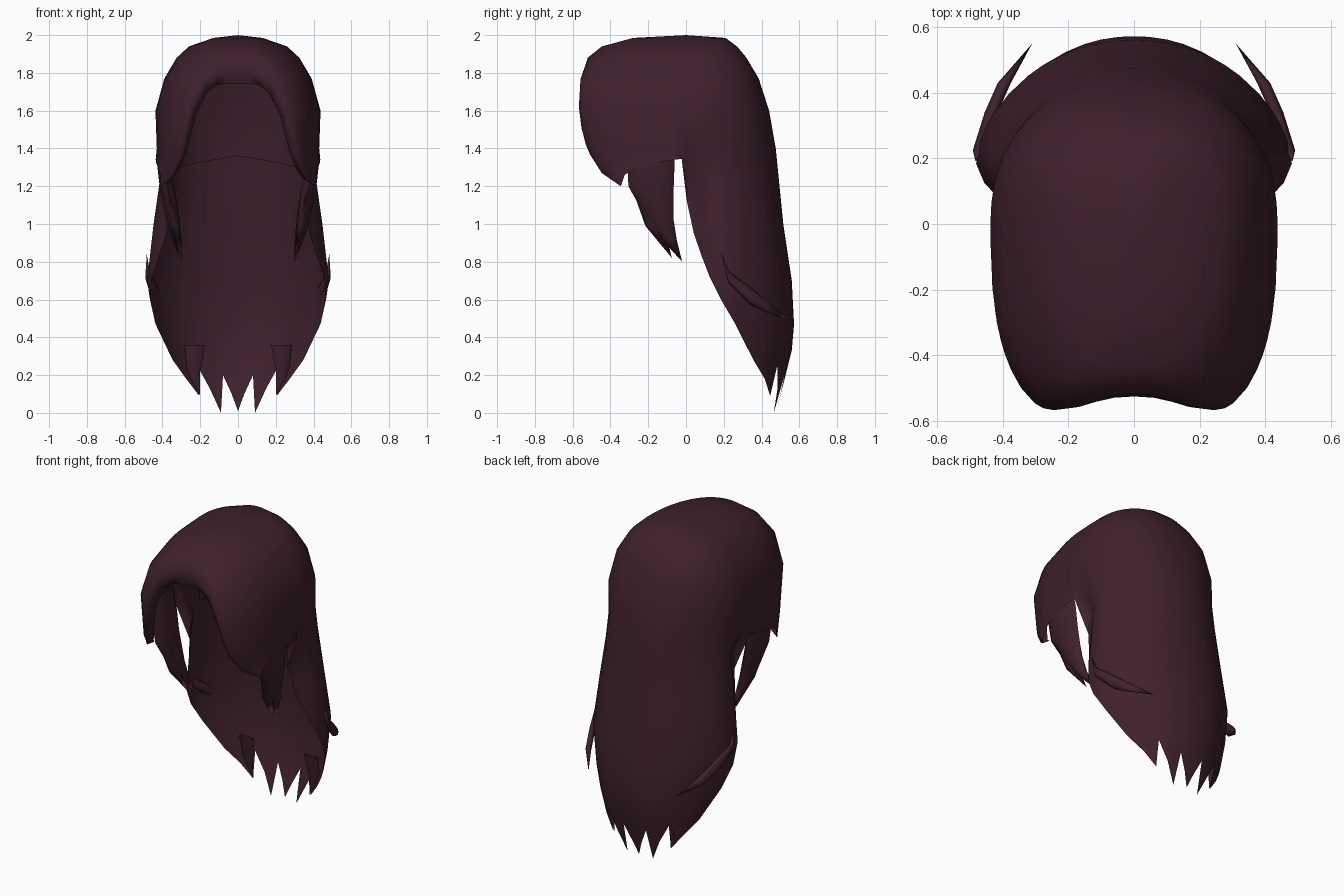
import bpy, bmesh, math
from mathutils import Vector

cube = bpy.data.objects.get("Cube")
if cube:
    bpy.data.objects.remove(cube)

hair_mat = bpy.data.materials.new("dark plum")
hair_mat.use_nodes = True
hair_mat.diffuse_color = (0.049, 0.015, 0.026, 1)
hair_mat.node_tree.nodes["Principled BSDF"].inputs["Base Color"].default_value = (0.049, 0.015, 0.026, 1)

# Horizontal sections of the hair: height, half width, front reach, back reach
RINGS = [(2.0, 0, 0, 0), (1.985, .13, .28, .21), (1.94, .26, .45, .27),
         (1.88, .325, .56, .32), (1.77, .39, .64, .385), (1.6, .437, .65, .44),
         (1.4, .43, .63, .475), (1.25, .445, .585, .49), (1.0, .485, .5, .515),
         (.7, .522, .4, .56), (.47, .485, .4, .572), (.33, .44, .4, .56),
         (.17, .37, .4, .52), (0, .29, .4, .475)]

# Lower hem: angle from the front, height
HEM = [(0, 1.745), (6, 1.745), (13, 1.735), (20, 1.69), (27, 1.57), (32, 1.46),
       (37, 1.37), (46, 1.27), (54, 1.23), (60, 1.2), (64, 1.26), (70, 1.29),
       (79, 1.32), (87.6, 1.34), (89.4, 1.345), (89.6, 1.12), (94, .95),
       (98, .83), (102, .72), (108, .6), (116, .47), (125, .28), (134, .18),
       (143, .09), (149, .25), (156, .13), (163, 0), (169, .2), (175, .1),
       (180, .01)]


def ramp(z, start, end):
    """0 at start, 1 at end, clamped."""
    return min(1, max(0, (z - start) / (end - start)))


def ring_at(z):
    for top, low in zip(RINGS, RINGS[1:]):
        if z >= low[0]:
            f = (top[0] - z) / (top[0] - low[0])
            return [a + (b - a) * f for a, b in zip(top[1:], low[1:])]
    return RINGS[-1][1:]


def surface(angle, z):
    """Point on the hair surface: squarer brow, round crown, flat lower back."""
    a = math.radians(angle)
    s, c = math.sin(a), math.cos(a)
    if angle == 180:
        s = 0
    width, front, back = ring_at(z)
    if angle < 89.5:
        power = .95 - .23 * ramp(z, 1.95, 1.7)
        dent = 1 - .2 * ramp(z, 1.95, 1.75) * c ** 12
        return Vector((width * s ** power, -front * c ** power * dent, z))
    # The front edge of the long hair tucks inwards beside the neck
    tuck = 1 - .25 * ramp(z, 1.36, 1.24) * s ** 40
    round_off = .95 - .12 * ramp(z, 1.5, 1.75)
    flat_back = round_off - .45 * ramp(z, .4, .1)
    return Vector((width * s ** round_off * tuck, back * abs(c) ** flat_back, z))


def finish(name, bm):
    bmesh.ops.remove_doubles(bm, verts=bm.verts, dist=1e-4)
    bmesh.ops.recalc_face_normals(bm, faces=bm.faces)
    mesh = bpy.data.meshes.new(name)
    bm.to_mesh(mesh)
    bm.free()
    mesh.materials.append(hair_mat)
    obj = bpy.data.objects.new(name, mesh)
    bpy.context.collection.objects.link(obj)
    mirror = obj.modifiers.new("mirror", 'MIRROR')
    mirror.use_clip = True
    for other in bpy.context.selected_objects:
        other.select_set(False)
    obj.select_set(True)
    bpy.context.view_layer.objects.active = obj
    bpy.ops.object.shade_smooth_by_angle(angle=math.radians(70))


def skin(bm, lines, closed=False):
    """Join neighbouring lines of points with quads."""
    grid = [[bm.verts.new(p) for p in line] for line in lines]
    pairs = list(zip(grid, grid[1:]))
    if closed:
        pairs.append((grid[-1], grid[0]))
    for left, right in pairs:
        for i in range(len(left) - 1):
            bm.faces.new((left[i], left[i + 1], right[i + 1], right[i]))


# Main shell: crown, sides and long back, with the front rim rolled under
columns = []
for angle, hem in HEM:
    rolled = angle < 58
    edge = hem + .05 if rolled else hem
    line = [surface(angle, max(r[0], edge)) for r in RINGS]
    if rolled:
        p = surface(angle, edge)
        line.append(Vector((p.x * .97, p.y * .96, hem)))
        line.append(Vector((p.x * .91, p.y * .88, hem + .01)))
    else:
        line += [line[-1]] * 2
    columns.append(line)
shell = bmesh.new()
skin(shell, columns)
finish("hair_shell", shell)

# Inner lining at the back of the crown, ending in a shallow arch
lining = bmesh.new()
lining_columns = []
for angle in range(110, 181, 10):
    arch = 1.29 + .07 * ramp(angle, 125, 180)
    points = [surface(angle, max(r[0], arch)) for r in RINGS[4:8]]
    lining_columns.append([Vector((p.x * .96, p.y * .96, p.z)) for p in points])
skin(lining, lining_columns)
finish("crown_lining", lining)

X, Y, Z = Vector((1, 0, 0)), Vector((0, 1, 0)), Vector((0, 0, 1))


def lock(name, rows, u, v, sides=8):
    """Tapered lock; each row is x, y, z and the half sizes along u and v."""
    lines = []
    for k in range(sides):
        t = 2 * math.pi * k / sides
        lines.append([Vector(r[:3]) + u * r[3] * math.cos(t) + v * r[4] * math.sin(t)
                      for r in rows])
    bm = bmesh.new()
    skin(bm, lines, closed=True)
    finish(name, bm)


# Locks hanging in front of the ears
lock("side_lock", [(.385, -.19, 1.5, .08, .02), (.395, -.185, 1.33, .125, .035),
                   (.375, -.185, 1.2, .12, .04), (.345, -.135, 1.02, .07, .035),
                   (.325, -.09, .92, .04, .025), (.3, -.02, .8, 0, 0)], Y, X)
lock("side_lock_tip", [(.365, -.22, 1.2, .07, .03), (.335, -.165, .99, .05, .025),
                       (.3, -.075, .82, 0, 0)], Y, X)

# Flicked locks sweeping back over the long hair
lock("swept_lock", [(.483, .19, .84, 0, 0), (.476, .225, .72, .03, .015),
                    (.435, .34, .62, .045, .02), (.395, .43, .56, .03, .02),
                    (.31, .55, .49, 0, 0)], Z, X)

# Short strands inside the bottom hem
lock("inner_strand", [(.23, .42, .36, .055, .015), (.235, .435, .22, .035, .012),
                      (.2, .445, .09, 0, 0)], X, Y)
